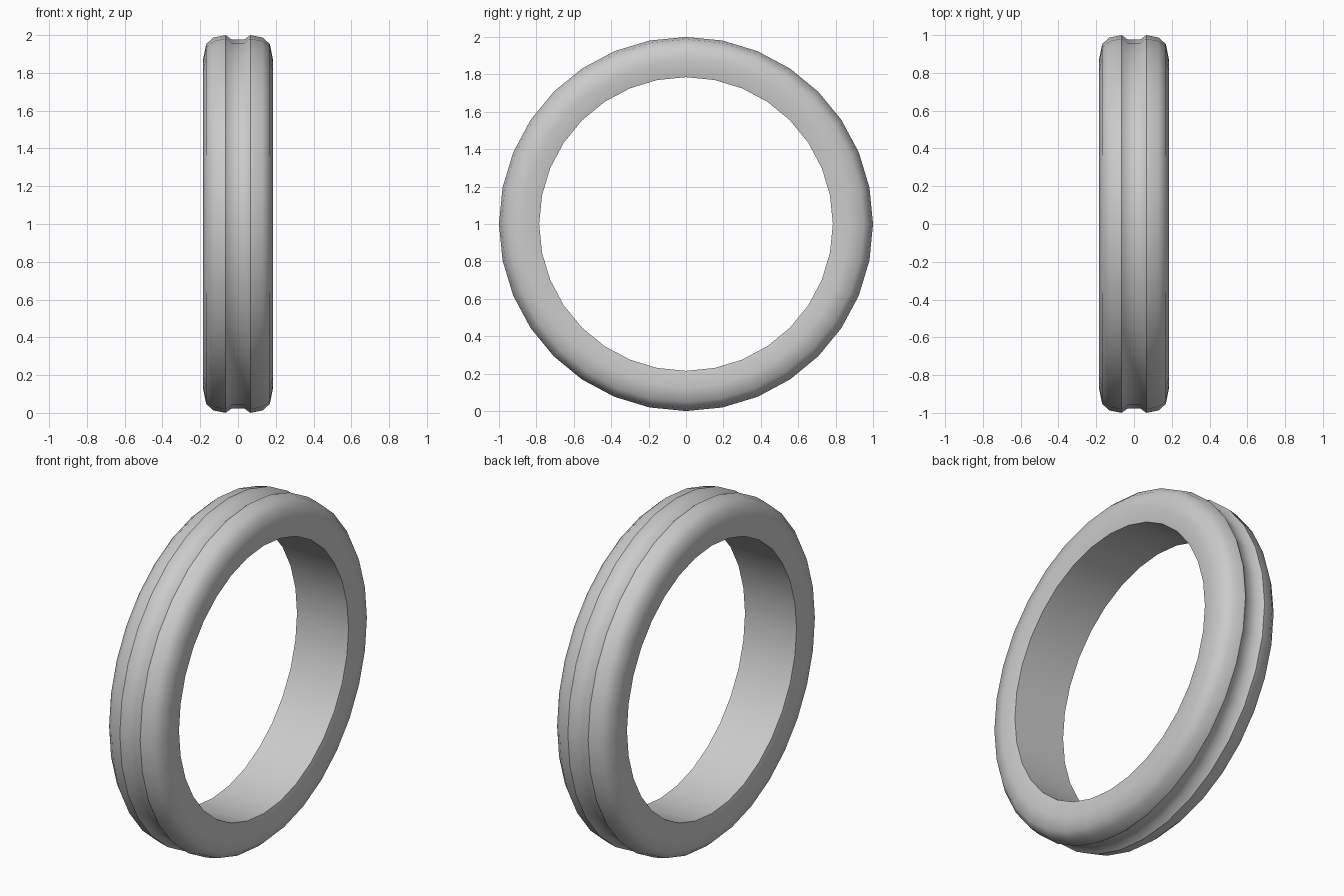
import bpy, bmesh, math

cube = bpy.data.objects.get("Cube")
if cube:
    bpy.data.objects.remove(cube)

SEGMENTS = 32

# Plain grey material
grey = bpy.data.materials.new("plain_grey")
grey.use_nodes = True
grey.diffuse_color = (0.6, 0.6, 0.6, 1)
grey.node_tree.nodes["Principled BSDF"].inputs["Base Color"].default_value = (0.6, 0.6, 0.6, 1)

# Half cross-section (x, radius), from the inner rim over the shoulder to the groove
half = [(0.167, 0.785), (0.185, 0.872), (0.169, 0.952),
        (0.13, 0.987), (0.066, 1.0), (0.032, 0.976)]
profile = half + [(-x, r) for x, r in reversed(half)]

# Ring: the closed profile turned around the x axis
bm = bmesh.new()
rings = []
for i in range(SEGMENTS):
    a = math.tau * i / SEGMENTS
    rings.append([bm.verts.new((x, r * math.sin(a), 1 + r * math.cos(a))) for x, r in profile])
for i, ring in enumerate(rings):
    following = rings[(i + 1) % SEGMENTS]
    for j in range(len(profile)):
        k = (j + 1) % len(profile)
        bm.faces.new((ring[j], ring[k], following[k], following[j]))
bmesh.ops.recalc_face_normals(bm, faces=bm.faces)

mesh = bpy.data.meshes.new("grooved_ring")
bm.to_mesh(mesh)
bm.free()
mesh.materials.append(grey)
ring_object = bpy.data.objects.new("grooved_ring", mesh)
bpy.context.collection.objects.link(ring_object)

# Smooth shading with sharp groove lips and inner rims
bpy.ops.object.select_all(action="DESELECT")
ring_object.select_set(True)
bpy.context.view_layer.objects.active = ring_object
bpy.ops.object.shade_smooth_by_angle(angle=math.radians(42))
